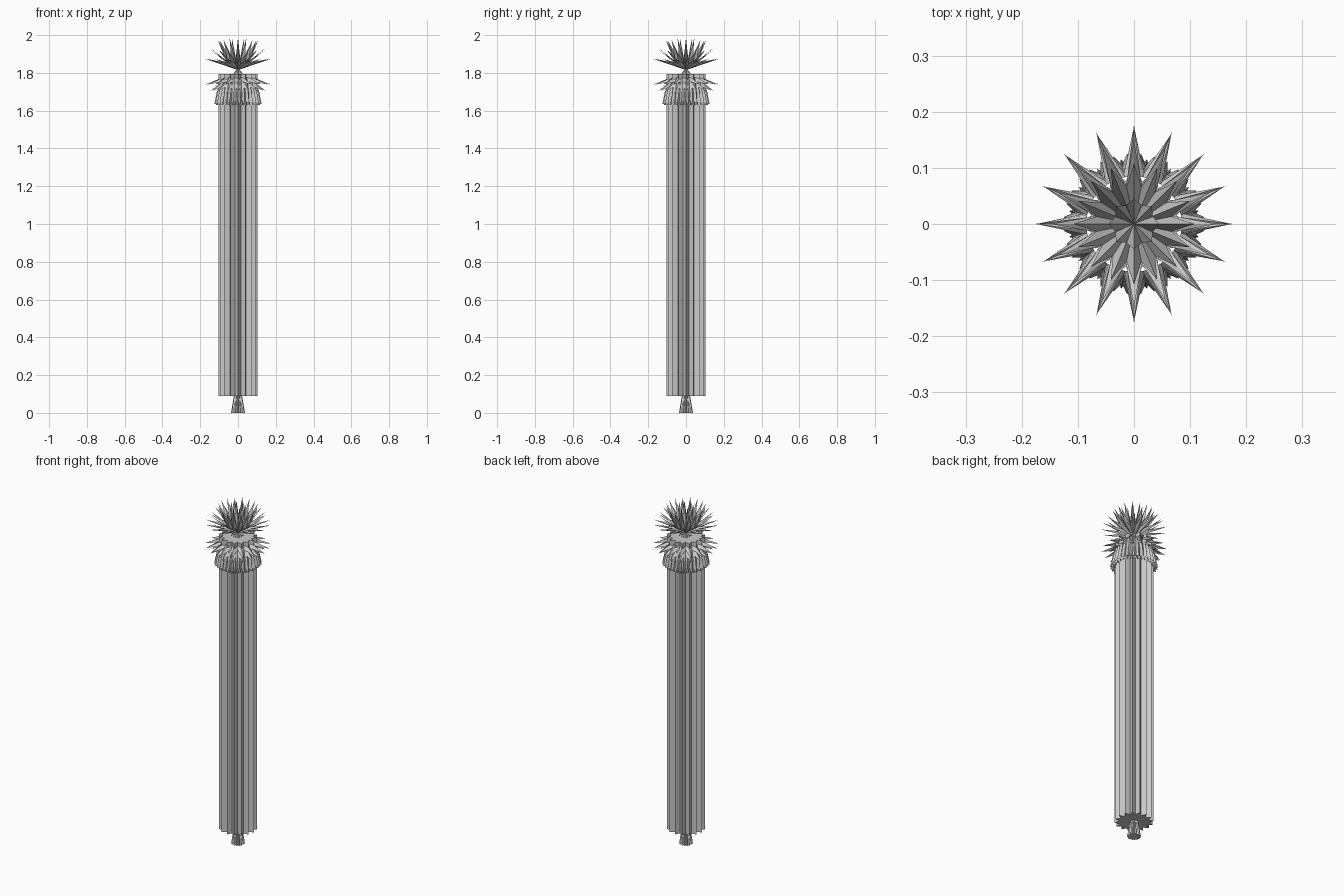
import bpy
from math import pi, cos, sin

if "Cube" in bpy.data.objects:
    bpy.data.objects.remove(bpy.data.objects["Cube"])


def star_loft(name, n, rings, bottom=None, top=None, turn=0.0):
    """Loft star rings (tip_r, tip_z, valley_r, valley_z); close to centre points."""
    verts, faces, m = [], [], 2 * n
    for tr, tz, vr, vz in rings:
        for i in range(m):
            r, z = (tr, tz) if i % 2 == 0 else (vr, vz)
            a = turn + pi * i / n
            verts.append((r * cos(a), r * sin(a), z))
    for k in range(len(rings) - 1):
        for i in range(m):
            j = (i + 1) % m
            faces.append((k*m + i, k*m + j, (k+1)*m + j, (k+1)*m + i))
    if bottom is not None:
        verts.append((0, 0, bottom))
        c = len(verts) - 1
        faces += [(c, (i + 1) % m, i) for i in range(m)]
    if top is not None:
        verts.append((0, 0, top))
        c, o = len(verts) - 1, (len(rings) - 1) * m
        faces += [(c, o + i, o + (i + 1) % m) for i in range(m)]
    me = bpy.data.meshes.new(name)
    me.from_pydata(verts, [], faces)
    me.update()
    ob = bpy.data.objects.new(name, me)
    bpy.context.collection.objects.link(ob)
    return ob


def ring(r, z, depth):
    return (r, z, r * depth, z)


# Flared foot
star_loft("foot", 16, [ring(0.037, 0.0, 0.8), ring(0.022, 0.09, 0.8)], bottom=0.0)

# Ribbed column
star_loft("column", 16, [ring(0.103, 0.09, 0.75), ring(0.103, 1.795, 0.75)],
          bottom=0.09, top=1.795)

# Overlapping toothed skirts of the collar
star_loft("outer_skirt", 32, [(0.090, 1.765, 0.086, 1.765), (0.113, 1.70, 0.103, 1.70),
                              (0.126, 1.635, 0.108, 1.645)], turn=pi / 32)
star_loft("inner_skirt", 32, [(0.088, 1.74, 0.084, 1.74), (0.118, 1.63, 0.100, 1.63)])

# Drooping collar spikes
star_loft("collar_spikes_upper", 16, [(0.085, 1.775, 0.085, 1.775), (0.174, 1.738, 0.092, 1.755)])
star_loft("collar_spikes_lower", 16, [(0.085, 1.755, 0.085, 1.755), (0.145, 1.705, 0.096, 1.73)])

# Stem under the crown
star_loft("crown_stem", 8, [ring(0.025, 1.795, 0.7), ring(0.004, 1.825, 0.7)])

# Crown: nested bowls of long spikes
for name, tr, tz, vr, vz in (("low", 0.177, 1.875, 0.070, 1.850),
                             ("middle", 0.148, 1.925, 0.072, 1.862),
                             ("high", 0.108, 1.975, 0.068, 1.872)):
    star_loft("crown_" + name, 16, [(tr, tz, vr, vz)], bottom=1.815)
# Innermost upright spikes
star_loft("crown_inner", 8, [(0.045, 1.985, 0.036, 1.86)], bottom=1.82)
